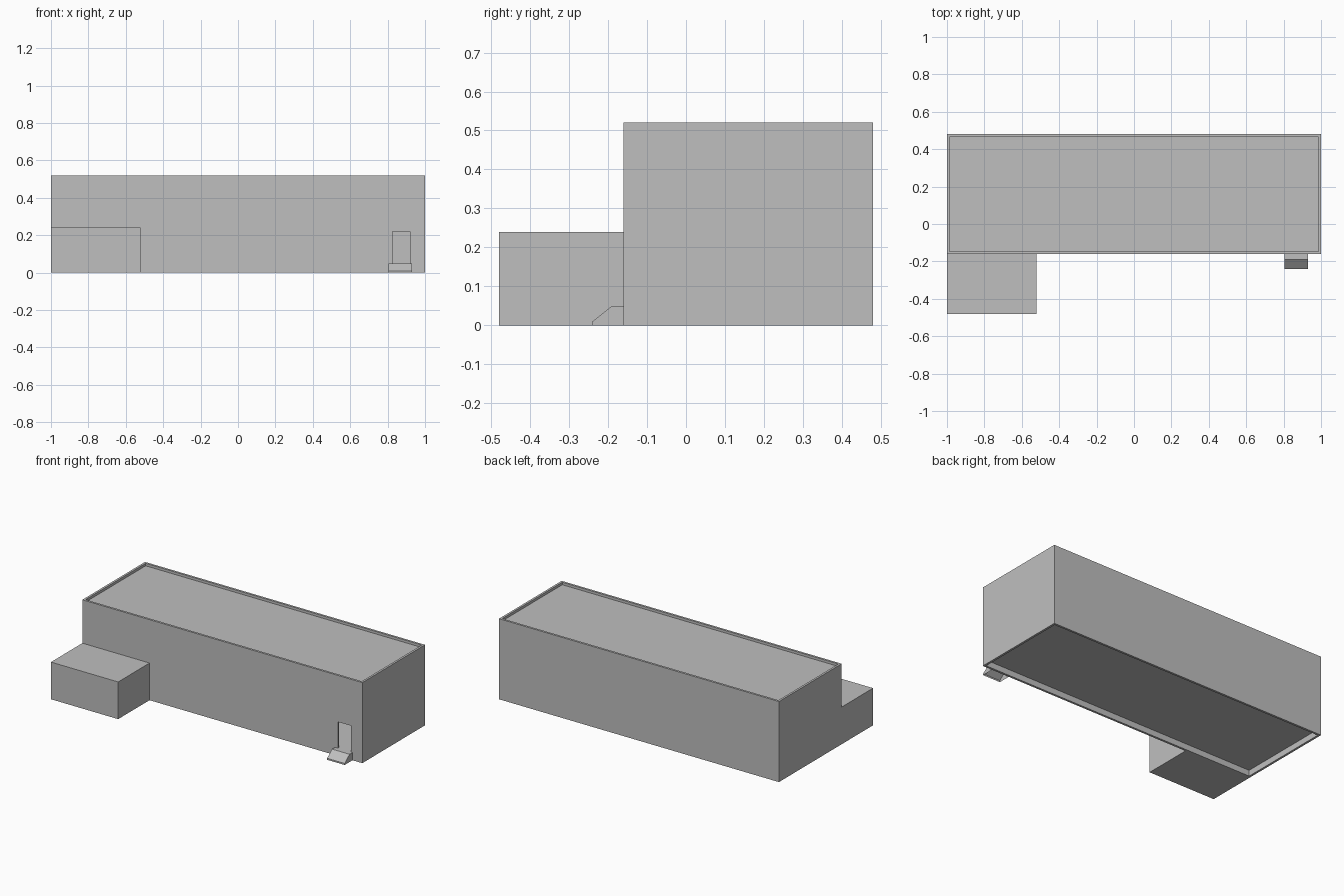
import bpy, bmesh

cube = bpy.data.objects.get("Cube")
if cube:
    bpy.data.objects.remove(cube, do_unlink=True)

mat = bpy.data.materials.new("light grey")
mat.use_nodes = True
GREY = (0.52, 0.52, 0.52, 1)
mat.diffuse_color = GREY
mat.node_tree.nodes["Principled BSDF"].inputs["Base Color"].default_value = GREY


def add_object(name, bm):
    mesh = bpy.data.meshes.new(name)
    bm.to_mesh(mesh)
    bm.free()
    mesh.materials.append(mat)
    obj = bpy.data.objects.new(name, mesh)
    bpy.context.collection.objects.link(obj)
    return obj


def box(name, x, y, z):
    """Box spanning the given (low, high) ranges."""
    bm = bmesh.new()
    bmesh.ops.create_cube(bm, size=1)
    for v in bm.verts:
        for i, (lo, hi) in enumerate((x, y, z)):
            v.co[i] = lo if v.co[i] < 0 else hi
    return add_object(name, bm)


def cut(target, cutter):
    cutter.hide_render = True
    cutter.hide_set(True)
    cutter.display_type = 'WIRE'
    mod = target.modifiers.new(cutter.name, 'BOOLEAN')
    mod.operation = 'DIFFERENCE'
    mod.solver = 'EXACT'
    mod.object = cutter


# Hall: thin walls, open above and below, with a doorway
T = 0.014
FRONT, BACK, HEIGHT, FLOOR = -0.16, 0.48, 0.52, 0.05
walls = box("hall_walls", (-1, 1), (FRONT, BACK), (0, HEIGHT))
inner_x, inner_y = (-1 + T, 1 - T), (FRONT + T, BACK - T)
cut(walls, box("hall_core_cutter", inner_x, inner_y, (-0.1, HEIGHT + 0.1)))
cut(walls, box("doorway_cutter", (0.825, 0.92), (FRONT - 0.05, FRONT + 0.05), (FLOOR, 0.22)))

# Roof sunk behind the parapet, and a raised floor
box("roof_slab", inner_x, inner_y, (HEIGHT - 0.028, HEIGHT - 0.016))
box("floor_slab", inner_x, inner_y, (FLOOR - 0.012, FLOOR))

# Low side building
box("annex", (-1, -0.52), (-0.48, FRONT), (0, 0.24))

# Door ramp: hollow shell extruded from its side profile, open underneath
profile = [(FRONT, 0), (FRONT, FLOOR), (-0.19, FLOOR), (-0.24, 0.01), (-0.24, 0)]
bm = bmesh.new()
sides = [[bm.verts.new((x, y, z)) for y, z in profile] for x in (0.805, 0.93)]
for side in sides:
    bm.faces.new(side)
for i in range(1, len(profile) - 1):
    bm.faces.new((sides[0][i], sides[0][i + 1], sides[1][i + 1], sides[1][i]))
bmesh.ops.recalc_face_normals(bm, faces=bm.faces)
add_object("door_ramp", bm)
